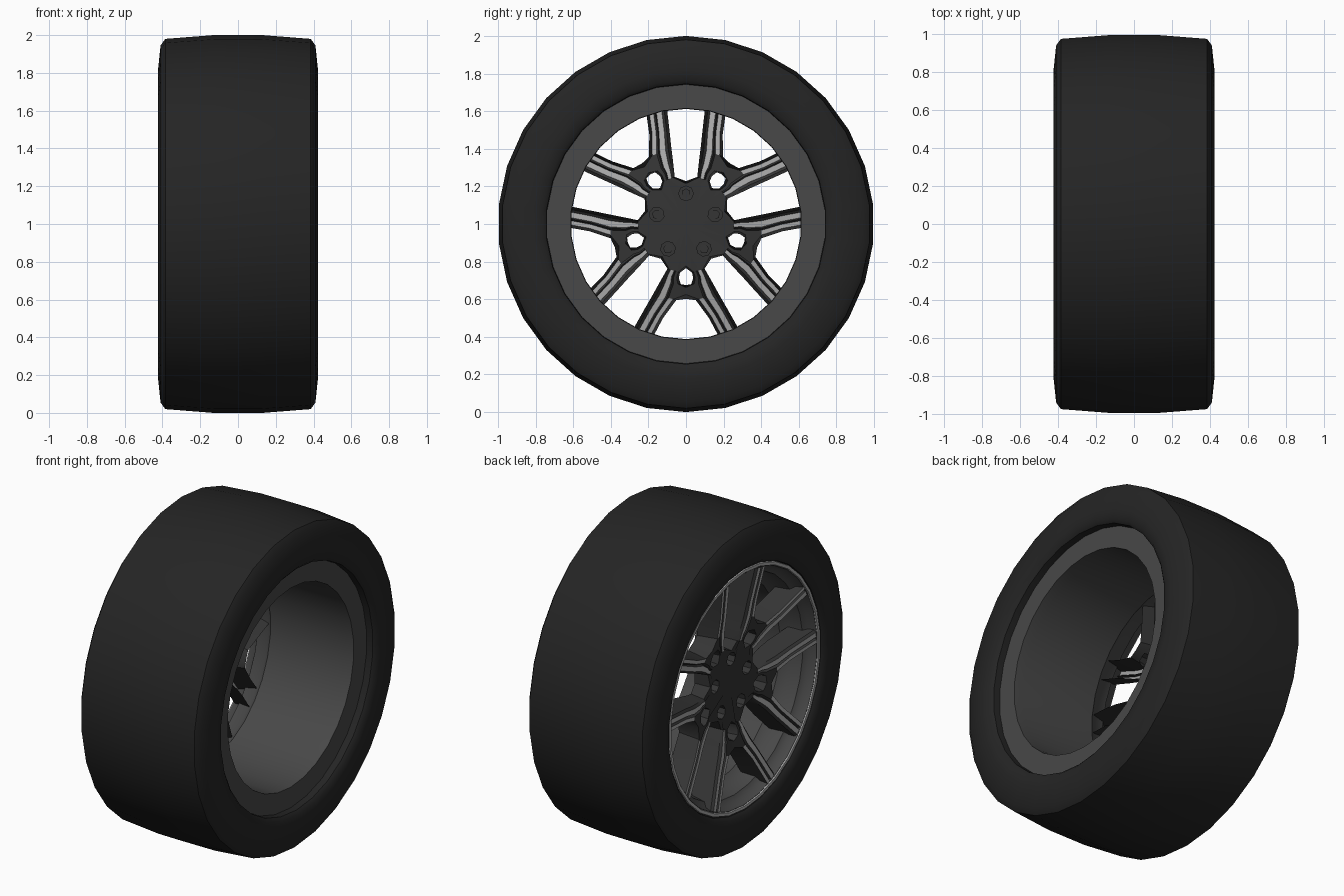
import bpy, bmesh, math
from mathutils import Vector

if "Cube" in bpy.data.objects:
    bpy.data.objects.remove(bpy.data.objects["Cube"])


def mat(name, v):
    m = bpy.data.materials.new(name)
    m.diffuse_color = (v, v, v, 1)
    m.use_nodes = True
    m.node_tree.nodes["Principled BSDF"].inputs["Base Color"].default_value = m.diffuse_color
    return m


RUBBER = mat("rubber", 0.018)
RIM = mat("rim_grey", 0.065)
DARK = mat("spoke_grey", 0.035)
LIGHT = mat("machined_light", 0.42)


def finish(bm, name, mats, angle=40):
    bmesh.ops.remove_doubles(bm, verts=bm.verts, dist=0.0005)
    bmesh.ops.recalc_face_normals(bm, faces=bm.faces)
    me = bpy.data.meshes.new(name)
    bm.to_mesh(me)
    bm.free()
    ob = bpy.data.objects.new(name, me)
    bpy.context.collection.objects.link(ob)
    for m in mats:
        me.materials.append(m)
    bpy.ops.object.select_all(action='DESELECT')
    ob.select_set(True)
    bpy.context.view_layer.objects.active = ob
    bpy.ops.object.shade_smooth_by_angle(angle=math.radians(angle))
    return ob


def lathe(name, prof, m, n=30, closed=True):
    """Spin an (x, radius) profile around the wheel axle."""
    bm = bmesh.new()
    rings = []
    for i in range(n):
        a = math.pi / 2 + 2 * math.pi * i / n
        rings.append([bm.verts.new((x, r * math.cos(a), 1 + r * math.sin(a))) for x, r in prof])
    k = len(prof)
    for i in range(n):
        p, q = rings[i], rings[(i + 1) % n]
        for j in range(k if closed else k - 1):
            bm.faces.new((p[j], p[(j + 1) % k], q[(j + 1) % k], q[j]))
    return finish(bm, name, [m])


# Tyre
half = [(0.13, 1.0), (0.385, 0.98), (0.41, 0.945), (0.423, 0.82), (0.418, 0.765), (0.40, 0.745), (0.33, 0.74)]
lathe("tyre", [(-x, r) for x, r in reversed(half)] + half, RUBBER)

# Rim barrel with rear flange and stepped front
lathe("rim_barrel", [(-0.395, 0.742), (-0.395, 0.715), (-0.35, 0.70), (-0.33, 0.67), (-0.25, 0.655),
                     (-0.21, 0.618), (0.30, 0.612), (0.36, 0.615), (0.36, 0.742)], RIM)
# Bright outer lip
lathe("rim_lip", [(-0.39, 0.742), (-0.402, 0.738), (-0.402, 0.72), (-0.39, 0.715)], LIGHT, closed=False)


# Spoke shell: one half of a Y spoke, in (u along Y axis, v across), mirrored and repeated
DISH = [(0, -0.30), (0.26, -0.313), (0.40, -0.34), (0.75, -0.402)]


def front(r):
    for (r0, x0), (r1, x1) in zip(DISH, DISH[1:]):
        if r <= r1:
            return x0 + (x1 - x0) * (r - r0) / (r1 - r0)
    return DISH[-1][1]


V = lambda u, v: Vector((u, v))
stations = [(V(.68, .218), V(.632, .322)), (V(.50, .122), V(.45, .219)), (V(.405, .052), V(.37, .173)),
            (V(.32, .028), V(.31, .140)), (V(.288, .038), V(.275, .12)), (V(.258, .032), V(.238, .0985))]
CUTS = [.14, .34, .42, .48, .74, .86]       # splits across the arm
SINK = [0, 0, .015, 0, 0, .012]             # groove and chamfer depth
BOLT_R, BOLT_RAD = 0.163, 0.042
axis36 = V(math.cos(math.pi / 5), math.sin(math.pi / 5))
side36 = V(axis36.y, -axis36.x)

bm = bmesh.new()


def build_half(angle, flip):
    ca, sa = math.cos(angle), math.sin(angle)

    def vert(p, back=0.0):
        u, v = p.x, p.y * flip
        return bm.verts.new((front(p.length) + back, u * ca - v * sa, 1 + u * sa + v * ca))

    def face(vs, m=0):
        bm.faces.new(vs).material_index = m

    def wall(tops, bases):
        for i in range(len(tops) - 1):
            face((tops[i], tops[i + 1], bases[i + 1], bases[i]))

    # arm top with two bright stripes
    rows = [[vert(i.lerp(o, t), s) for t, s in zip(CUTS, SINK)] for i, o in stations]
    for k in range(len(rows) - 1):
        for j in range(5):
            stripe = (j == 0 and k < 2) or (j == 3 and k < 5)
            face((rows[k][j], rows[k][j + 1], rows[k + 1][j + 1], rows[k + 1][j]), 1 if stripe else 0)

    # web between the two arms, with its small window
    web, hole_out, hole_in = vert(V(.375, 0)), vert(V(.338, 0)), vert(V(.222, 0))
    face((web, rows[2][0], rows[3][0], hole_out))

    # hub with half a bolt pocket
    slot = vert(axis36 * .215)
    arc = []
    for i in range(5):
        a = math.pi * i / 4
        arc.append(axis36 * (BOLT_R + BOLT_RAD * math.cos(a)) + side36 * BOLT_RAD * math.sin(a))
    arc_t = [vert(p) for p in arc]
    face([vert(V(0, 0)), hole_in] + rows[5] + [slot] + arc_t)
    arc_b = [vert(p, .09) for p in arc]
    wall(arc_t, arc_b)
    face(arc_b)

    # flared side walls
    depth = [.14, .14, .13, .11, .10, .10]
    inner = [vert(s[0], d) for s, d in zip(stations, depth)]
    outer = [vert(s[1], d) for s, d in zip(stations, depth)]
    wall([r[0] for r in rows[:3]] + [web], inner[:3] + [vert(V(.398, 0), .13)])
    wall([r[5] for r in rows] + [slot], outer + [vert(axis36 * .228, .10)])
    wall([hole_out] + [r[0] for r in rows[3:]] + [hole_in],
         [vert(V(.325, 0), .11)] + inner[3:] + [vert(V(.235, 0), .10)])


for k in range(5):
    for flip in (1, -1):
        build_half(math.radians(54 + 72 * k), flip)
finish(bm, "spokes", [DARK, LIGHT], 35)

# Wheel bolts inside the pockets
bm = bmesh.new()
for k in range(5):
    a = math.radians(90 + 72 * k)
    prof = [(-.21, .026), (-.26, .026), (-.268, .018)]
    rings = []
    for x, r in prof:
        rings.append([bm.verts.new((x, BOLT_R * math.cos(a) + r * math.cos(a + i * math.pi / 3),
                                    1 + BOLT_R * math.sin(a) + r * math.sin(a + i * math.pi / 3)))
                      for i in range(6)])
    for p, q in zip(rings, rings[1:]):
        for i in range(6):
            bm.faces.new((p[i], p[(i + 1) % 6], q[(i + 1) % 6], q[i]))
    bm.faces.new(rings[0])
    bm.faces.new(rings[-1])
finish(bm, "wheel_bolts", [DARK], 30)
